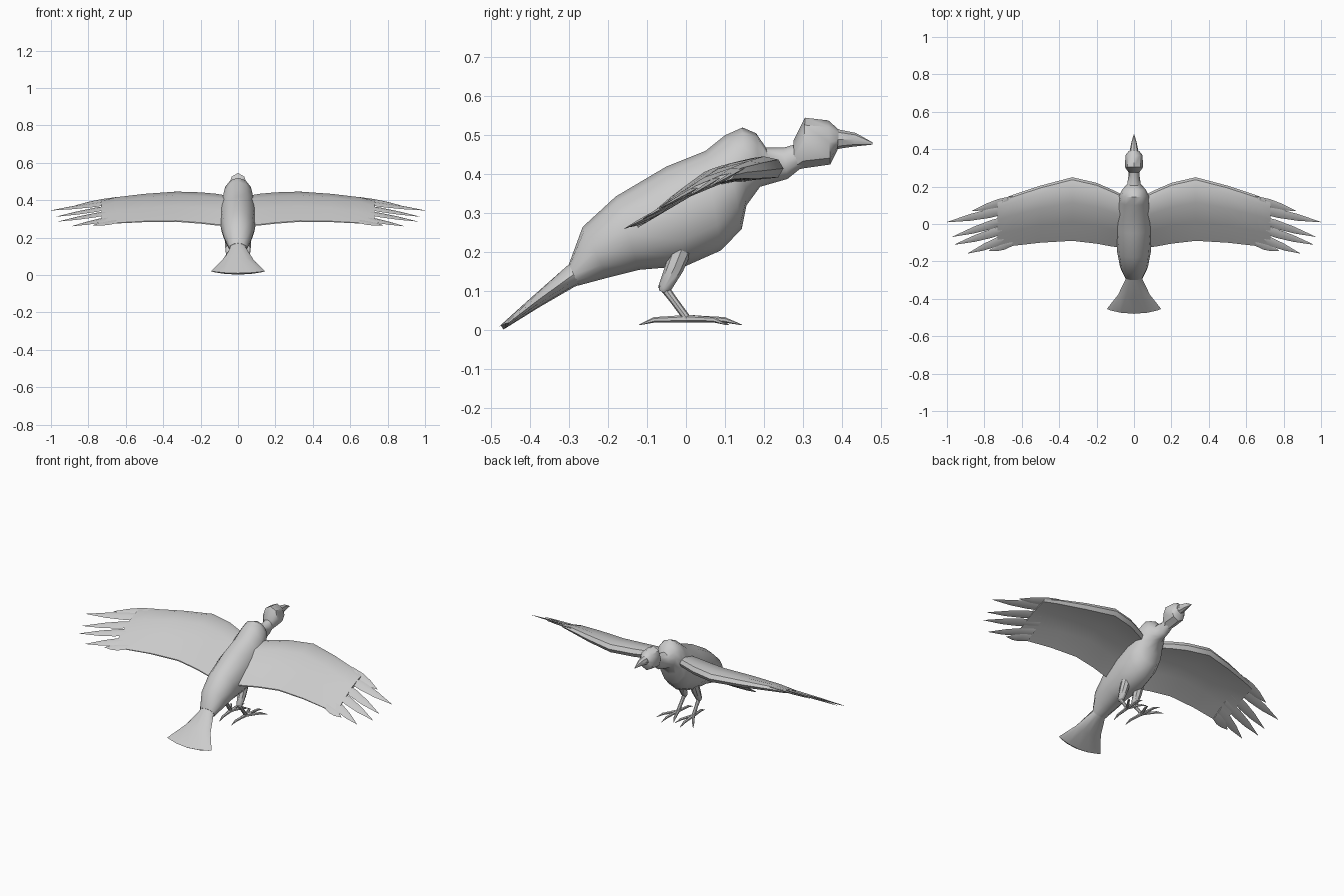
import bpy, bmesh, math
from mathutils import Vector

if "Cube" in bpy.data.objects:
    bpy.data.objects.remove(bpy.data.objects["Cube"])

grey = bpy.data.materials.new("plain grey")
grey.diffuse_color = (0.6, 0.6, 0.6, 1)
grey.use_nodes = True
grey.node_tree.nodes["Principled BSDF"].inputs["Base Color"].default_value = grey.diffuse_color


def add_loft(bm, rings):
    """Skin a list of equal-sized rings and cap both ends."""
    rows = [[bm.verts.new(p) for p in r] for r in rings]
    n = len(rows[0])
    for a, b in zip(rows, rows[1:]):
        for i in range(n):
            j = (i + 1) % n
            bm.faces.new((a[i], a[j], b[j], b[i]))
    bm.faces.new(rows[0][::-1])
    bm.faces.new(rows[-1])


def make(name, lofts, mirror=False, angle=40):
    bm = bmesh.new()
    for rings in lofts:
        add_loft(bm, rings)
    bmesh.ops.recalc_face_normals(bm, faces=bm.faces)
    me = bpy.data.meshes.new(name)
    bm.to_mesh(me)
    bm.free()
    me.materials.append(grey)
    ob = bpy.data.objects.new(name, me)
    bpy.context.collection.objects.link(ob)
    if mirror:
        ob.modifiers.new("mirror", 'MIRROR').use_mirror_merge = False
    bpy.ops.object.select_all(action='DESELECT')
    ob.select_set(True)
    bpy.context.view_layer.objects.active = ob
    bpy.ops.object.shade_smooth_by_angle(angle=math.radians(angle))
    return ob


def slice_ring(ty, tz, by, bz, w, bend=0.0, n=12):
    """Oval between a top and a bottom point, w = half width."""
    top, bot = Vector((0, ty, tz)), Vector((0, by, bz))
    mid, up = (top + bot) / 2, (top - bot) / 2
    ring = []
    for i in range(n):
        a = 2 * math.pi * i / n
        s = math.sin(a)
        ring.append(mid + up * math.cos(a) + Vector((w * s, bend * s * s, 0.7 * bend * s * s)))
    return ring


def tube(pts, radii, n=8):
    pts = [Vector(p) for p in pts]
    rings = []
    for k, p in enumerate(pts):
        d = (pts[min(k + 1, len(pts) - 1)] - pts[max(k - 1, 0)]).normalized()
        u = d.cross(Vector((1, 0, 0)) if abs(d.x) < 0.8 else Vector((0, 0, 1))).normalized()
        v = d.cross(u)
        rings.append([p + radii[k] * (u * math.cos(2 * math.pi * i / n) + v * math.sin(2 * math.pi * i / n))
                      for i in range(n)])
    return rings


# Body with neck
body = [(-.30, .17, -.275, .115, .048), (-.265, .265, -.20, .135, .074),
        (-.18, .343, -.12, .155, .09), (-.05, .42, 0, .165, .1),
        (.05, .46, .09, .205, .098), (.1, .5, .143, .26, .088),
        (.145, .52, .155, .32, .08), (.18, .505, .19, .368, .062),
        (.205, .468, .225, .378, .036), (.25, .468, .26, .388, .03),
        (.29, .48, .30, .42, .03)]
make("body", [[slice_ring(*s) for s in body]])

# Head and beak
head = [(.275, .485, .28, .41, .03), (.305, .545, .30, .415, .048),
        (.365, .538, .37, .425, .046), (.392, .514, .388, .462, .028)]
beak = [(.375, .518, .375, .46, .027), (.4, .513, .395, .466, .022),
        (.435, .506, .43, .471, .015), (.478, .482, .478, .476, .002)]
make("head", [[slice_ring(*s, n=8) for s in head]])
make("beak", [[slice_ring(*s, n=8) for s in beak]])

# Fanned tail
tail = [(-.26, .2, -.25, .125, .046, 0), (-.305, .165, -.285, .112, .045, 0),
        (-.39, .09, -.378, .058, .085, .006), (-.48, .009, -.468, .002, .145, .02)]
make("tail", [[slice_ring(*s) for s in tail]])

# Wings: span position, leading y z, trailing y z, arch
spans = [(.04, .145, .40, -.13, .262, .85), (.12, .185, .408, -.12, .268, .95),
         (.2, .22, .412, -.105, .277, 1), (.33, .25, .415, -.09, .287, 1),
         (.5, .205, .41, -.10, .285, .85), (.65, .155, .405, -.117, .277, .6),
         (.73, .125, .398, -.128, .271, .35)]
upper = [(0, 0), (.04, .028), (.15, .05), (.4, .064), (.7, .04), (1, .003)]
lower = [(1, -.003), (.7, .018), (.4, .022), (.15, -.003), (.04, -.018)]


def wing_point(s, t, h):
    x, ly, lz, ty, tz, arch = s
    return Vector((x, ly + (ty - ly) * t, lz + (tz - lz) * t + h * arch))


make("wings", [[[wing_point(s, t, h) for t, h in upper + lower] for s in spans]], True)

# Wing tip feathers: chord fraction at the base and tip point
feathers = [(.09, (.865, .07, .373)), (.27, (1.0, .01, .345)), (.45, (.97, -.068, .312)),
            (.63, (.96, -.11, .286)), (.8, (.888, -.157, .261)), (.93, (.775, -.142, .266))]
chord = Vector((0, -.9, -.44))
blades = []
for t, tip in feathers:
    hump = .035 * math.sin(math.pi * min(1, t + .12))
    base, tip = wing_point(spans[-2], t, hump), Vector(tip)
    rings = []
    for f, w, h in [(0, .022, .008), (.35, .027, .007), (.65, .02, .005), (1, .001, .001)]:
        c = base.lerp(tip, f)
        rings.append([c + chord * w, c + Vector((0, 0, h)), c - chord * w, c - Vector((0, 0, h))])
    blades.append(rings)
make("wing_feathers", blades, True)

# Legs
make("thighs", [tube([(.045, -.012, .205), (.046, -.03, .16), (.047, -.055, .108), (.047, -.06, .098)],
                     [.026, .024, .017, .01])], True)
make("shins", [tube([(.047, -.062, .118), (.048, -.03, .075), (.05, .003, .03)], [.012, .01, .01])], True)

# Feet: three toes forward, one back, each ending in a claw
toes = []
for tip in [(.06, .143, .014), (.12, .105, .014), (.005, .11, .014), (.04, -.12, .014)]:
    a, b = Vector((.05, .003, .03)), Vector(tip)
    knuckle = a.lerp(b, .68)
    knuckle.z = .027
    toes.append(tube([a, a.lerp(knuckle, .5), knuckle, b], [.01, .008, .007, .001], 6))
make("feet", toes, True)
